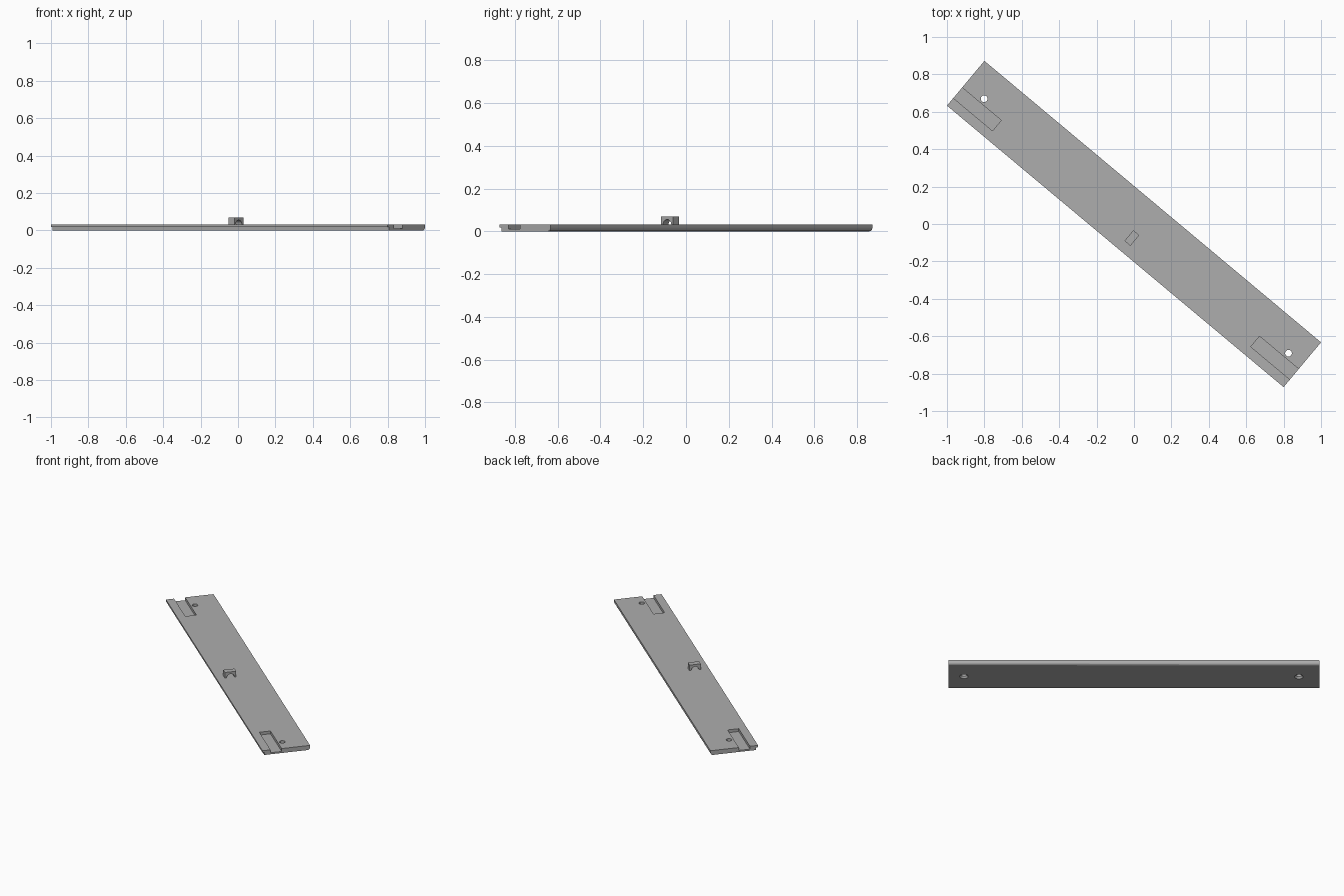
import bpy, bmesh, math
from mathutils import Matrix

if "Cube" in bpy.data.objects:
    bpy.data.objects.remove(bpy.data.objects["Cube"])

ANGLE = math.radians(-39.9)
TURN = Matrix.Rotation(ANGLE, 4, 'Z')
HALF, SIDE, TOP = 1.173, 0.156, 0.031

grey = bpy.data.materials.new("plain_grey")
grey.diffuse_color = (0.42, 0.42, 0.42, 1)
grey.use_nodes = True
grey.node_tree.nodes["Principled BSDF"].inputs["Base Color"].default_value = grey.diffuse_color


def make_object(name, bm):
    bmesh.ops.recalc_face_normals(bm, faces=bm.faces)
    mesh = bpy.data.meshes.new(name)
    bm.to_mesh(mesh)
    bm.free()
    obj = bpy.data.objects.new(name, mesh)
    bpy.context.collection.objects.link(obj)
    obj.matrix_world = TURN
    mesh.materials.append(grey)
    return obj


def extrude_profile(name, profile, u0, u1):
    """Extrude a (v, z) cross-section along the plate's length."""
    bm = bmesh.new()
    face = bm.faces.new([bm.verts.new((u0, v, z)) for v, z in profile])
    new = bmesh.ops.extrude_face_region(bm, geom=[face])["geom"]
    bmesh.ops.translate(bm, vec=(u1 - u0, 0, 0),
                        verts=[g for g in new if isinstance(g, bmesh.types.BMVert)])
    return make_object(name, bm)


def cut(target, cutter):
    mod = target.modifiers.new(cutter.name, 'BOOLEAN')
    mod.operation, mod.solver, mod.object = 'DIFFERENCE', 'EXACT', cutter
    cutter.hide_render = True
    cutter.hide_set(True)


def arc(cv, cz, r, a0, a1, n):
    return [(cv + r * math.cos(math.radians(a0 + (a1 - a0) * i / n)),
             cz + r * math.sin(math.radians(a0 + (a1 - a0) * i / n))) for i in range(n + 1)]


# Plate: overhanging lip on one long side, rounded lower edge on the other
R = 0.018
profile = [(-SIDE, TOP), (-SIDE, 0.018), (-SIDE + 0.012, 0.018), (-SIDE + 0.012, 0)]
profile += arc(SIDE - R, R, R, -90, 0, 6) + [(SIDE, TOP)]
plate = extrude_profile("plate", profile, -HALF, HALF)

# Shallow slots open at both ends
for side, name in ((-1, "left_slot_cutter"), (1, "right_slot_cutter")):
    box = [(-0.103, 0.011), (-0.03, 0.011), (-0.03, 0.06), (-0.103, 0.06)]
    cut(plate, extrude_profile(name, box, side * 0.9, side * 1.25))

# Screw holes, countersunk from below
for u, name in ((-1.044, "left_hole_cutter"), (1.077, "right_hole_cutter")):
    bm = bmesh.new()
    rings = [[bm.verts.new((u + r * math.cos(k * math.tau / 24), r * math.sin(k * math.tau / 24), z))
              for k in range(24)] for r, z in ((0.029, -0.002), (0.018, 0.012), (0.018, 0.05))]
    for low, high in zip(rings, rings[1:]):
        for k in range(24):
            j = (k + 1) % 24
            bm.faces.new((low[k], low[j], high[j], high[k]))
    bm.faces.new(rings[0][::-1])
    bm.faces.new(rings[-1])
    cut(plate, make_object(name, bm))

# Small arched loop standing on the plate
mid, half = -0.065, 0.037
arch = [(mid - half, TOP - 0.002), (mid - half, 0.07), (mid + half, 0.07), (mid + half, TOP - 0.002)]
arch += arc(mid, TOP - 0.002, 0.026, 0, 180, 12)
extrude_profile("arched_loop", arch, 0.019, 0.06)
